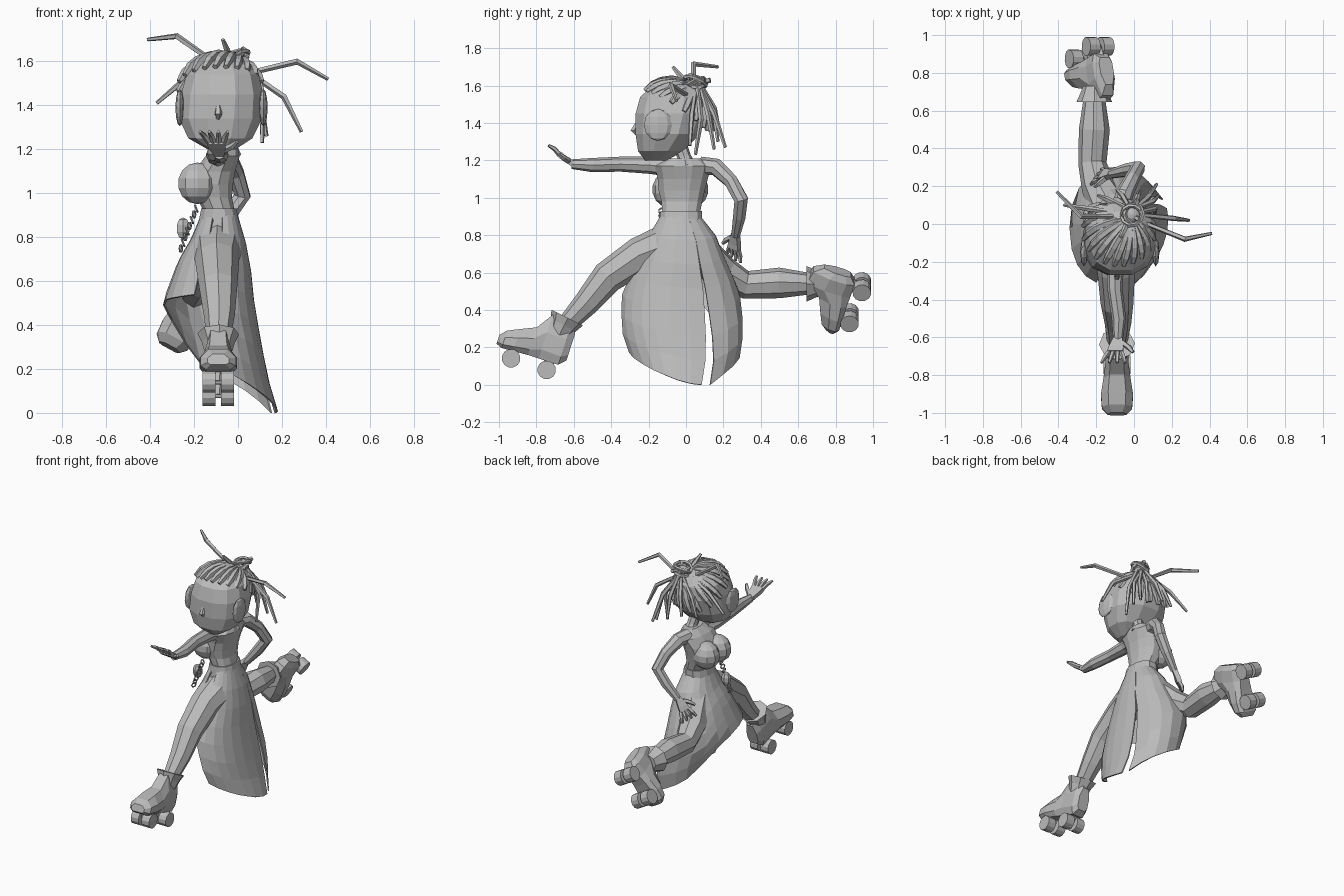
import bpy, bmesh, math
from mathutils import Vector as V, Matrix

if "Cube" in bpy.data.objects:
    bpy.data.objects.remove(bpy.data.objects["Cube"])

grey = bpy.data.materials.new("plain grey")
grey.use_nodes = True
grey.diffuse_color = (0.5, 0.5, 0.5, 1)
grey.node_tree.nodes["Principled BSDF"].inputs["Base Color"].default_value = (0.5, 0.5, 0.5, 1)


def finish(name, bm):
    bmesh.ops.recalc_face_normals(bm, faces=bm.faces)
    me = bpy.data.meshes.new(name)
    bm.to_mesh(me)
    bm.free()
    me.materials.append(grey)
    ob = bpy.data.objects.new(name, me)
    bpy.context.collection.objects.link(ob)
    return ob


def loft(name, rings, closed=True, cap=True):
    """Skin a list of point rings."""
    bm = bmesh.new()
    rows = [[bm.verts.new(p) for p in r] for r in rings]
    n = len(rows[0])
    for a, b in zip(rows, rows[1:]):
        for i in range(n if closed else n - 1):
            j = (i + 1) % n
            bm.faces.new((a[i], a[j], b[j], b[i]))
    if cap:
        bm.faces.new(rows[0])
        bm.faces.new(rows[-1])
    return finish(name, bm)


def tube(name, pts, radii, n=8):
    """Tapered tube along a path."""
    pts = [V(p) for p in pts]
    u, rings = None, []
    for i, p in enumerate(pts):
        t = (pts[min(i + 1, len(pts) - 1)] - pts[max(i - 1, 0)]).normalized()
        u = t.orthogonal() if u is None else u - t * u.dot(t)
        u.normalize()
        w = t.cross(u)
        rings.append([p + radii[i] * (u * math.cos(k * math.tau / n) + w * math.sin(k * math.tau / n))
                      for k in range(n)])
    return loft(name, rings)


def around(z, x0, x1, y0, y1, ang, power=1.0):
    """Point on a rounded outline given by its extents."""
    c, s = math.cos(ang), math.sin(ang)
    c, s = (math.copysign(abs(k) ** power, k) for k in (c, s))
    return V(((x0 + x1) / 2 + c * (x1 - x0) / 2, (y0 + y1) / 2 + s * (y1 - y0) / 2, z))


def stack(name, rows, n=12, power=0.85):
    return loft(name, [[around(*r, (i + 0.5) * math.tau / n, power) for i in range(n)] for r in rows])


def ball(name, loc, size, seg=10, rings=7):
    bm = bmesh.new()
    bmesh.ops.create_uvsphere(bm, u_segments=seg, v_segments=rings, radius=1)
    bm.transform(Matrix.Translation(loc) @ Matrix.Diagonal((*size, 1)))
    return finish(name, bm)


def loop(name, loc, major, minor, rot, n=10):
    """Closed ring."""
    m = Matrix.Translation(loc) @ Matrix.Rotation(rot[0], 4, 'X') @ Matrix.Rotation(rot[1], 4, 'Y')
    rings = []
    for i in range(n + 1):
        a = i * math.tau / n
        rings.append([m @ V(((major + minor * math.cos(b)) * math.cos(a),
                             (major + minor * math.cos(b)) * math.sin(a), minor * math.sin(b)))
                      for b in (k * math.tau / 5 for k in range(5))])
    return loft(name, rings, cap=False)


# Torso, turned toward -x
stack("torso", [(.75, -.19, .02, -.15, .11), (.87, -.17, 0, -.14, .08), (.93, -.165, -.015, -.13, .08),
                (.98, -.19, -.025, -.135, .09), (1.04, -.22, -.02, -.15, .105), (1.1, -.2, -.01, -.155, .12),
                (1.17, -.15, .01, -.17, .14), (1.21, -.1, 0, -.09, .08)])
stack("belt", [(.88, -.18, .005, -.145, .09), (.93, -.17, -.005, -.14, .09)])
for side, y in (("left", -.095), ("right", .035)):
    ball(side + "_bust", (-.185, y, 1.045), (.093, .085, .095))
tube("neck", [(-.04, 0, 1.17), (-.045, -.01, 1.22), (-.06, -.04, 1.3)], [.055, .036, .04])

# Head, turned toward -y
stack("head", [(1.2, -.14, -.01, -.22, -.1), (1.25, -.23, .07, -.26, -.01), (1.34, -.275, .115, -.275, .08),
               (1.45, -.265, .12, -.275, .12), (1.54, -.24, .1, -.25, .115),
               (1.6, -.185, .05, -.18, .07), (1.63, -.1, -.02, -.1, 0)])
tube("nose", [(-.09, -.26, 1.4), (-.09, -.28, 1.36), (-.09, -.262, 1.34)], [.012, .018, .01], 5)
for side, x in (("left", .115), ("right", -.265)):
    ball(side + "_ear", (x, -.15, 1.39), (.02, .075, .085), 8, 6)

# Braided rows sweeping over the scalp to the bun
mid, bun = V((-.08, -.08, 1.42)), V((-.01, .05, 1.61))
goal = (bun - mid).normalized()
for i in range(18):
    a = i * math.tau / 18
    front, back = max(0, -math.sin(a)), max(0, math.sin(a))
    start = V((math.cos(a), math.sin(a), .45 + .6 * front - .75 * back)).normalized()
    path = []
    for k in range(6):
        d = start.slerp(goal, k / 5 * .92)
        path.append(mid + V((d.x * .206, d.y * .204, d.z * .216)))
    tube("braid_row", path, [.013, .02, .021, .02, .018, .014], 5)

# Bun made of wound loops
ball("bun_core", bun, (.045, .045, .03), 8, 6)
for k in range(6):
    loop("bun_loop", bun + V((0, 0, .006 * (k % 3))), .045 + .008 * (k % 3), .011,
         (.5 * math.sin(k * 2), .5 * math.cos(k * 2)))

# Loose locks
locks = [
    [(-.1, .04, 1.59), (-.28, .04, 1.715), (-.41, .17, 1.7)],
    [(-.1, .06, 1.58), (-.24, .08, 1.52), (-.37, .1, 1.41)],
    [(.02, .02, 1.54), (.27, -.08, 1.6), (.41, -.05, 1.52)],
    [(.02, .05, 1.57), (.21, .03, 1.44), (.29, .02, 1.28)],
    [(0, .08, 1.59), (.08, .15, 1.45), (.12, .21, 1.27)],
    [(0, .08, 1.59), (.1, .12, 1.44), (.13, .15, 1.26)],
    [(-.02, .08, 1.6), (-.06, .15, 1.48), (-.09, .18, 1.35)],
    [(-.03, .08, 1.59), (-.14, .13, 1.48), (-.19, .15, 1.36)],
    [(.02, .06, 1.6), (.11, .08, 1.42), (.11, .05, 1.23)],
    [(0, .08, 1.59), (.02, .15, 1.46), (.03, .17, 1.3)],
    [(-.03, .02, 1.6), (-.05, -.03, 1.65), (-.07, -.07, 1.7)],
    [(0, .04, 1.61), (.03, .02, 1.66)],
    [(0, .06, 1.61), (.02, .13, 1.63)],
]
for path in locks:
    tube("loose_lock", path, [.012, .015, .009][:len(path)], 5)

# Skirt: wraps round, open at the front leg and slit at the back
SHAPE = [(.9, -.17, 0, -.14, .08), (.8, -.21, .03, -.2, .16), (.7, -.27, .055, -.24, .2),
         (.5, -.345, .075, -.345, .29), (.3, -.27, .11, -.35, .31), (.15, -.23, .14, -.3, .29),
         (0, -.2, .185, -.22, .22)]
HEM = [(-82, .17), (-40, .08), (0, .01), (20, 0), (45, .07), (90, .17), (125, .25), (155, .42), (180, .51), (252, .54)]


def blend(table, key):
    for a, b in zip(table, table[1:]):
        if min(a[0], b[0]) <= key <= max(a[0], b[0]):
            f = (key - a[0]) / (b[0] - a[0])
            return [p + (q - p) * f for p, q in zip(a, b)]


def skirt_panel(name, lo, hi, steps, spread):
    rings = []
    for k in range(8):
        t = k / 7
        row = []
        for i in range(steps + 1):
            ang = lo + (hi - lo) * i / steps
            z = .9 - t * (.9 - blend(HEM, ang)[1])
            ang += spread * t * t * (1 - i / steps)
            row.append(around(*blend(SHAPE, z), math.radians(ang), .9))
        rings.append(row)
    ob = loft(name, rings, closed=False, cap=False)
    mod = ob.modifiers.new("cloth thickness", 'SOLIDIFY')
    mod.thickness = .008


skirt_panel("skirt_wrap", 20, 252, 12, 14)
skirt_panel("skirt_train", -82, 20, 7, 0)

# Belt charm and chain
ball("belt_charm", (-.25, -.1, .84), (.035, .03, .05), 6, 5)
for k in range(8):
    loop("chain_link", V((-.19 - .01 * k, -.13, .93 - .026 * k)), .016, .005, (1.57 * (k % 2), 1.2), 6)

# Legs
tube("front_leg", [(-.09, -.06, .76), (-.095, -.25, .69), (-.09, -.42, .575), (-.085, -.53, .44), (-.09, -.66, .3)],
     [.12, .1, .087, .07, .048])
tube("back_leg", [(-.1, .03, .74), (-.19, .2, .6), (-.22, .32, .535), (-.21, .5, .545), (-.21, .68, .54)],
     [.12, .09, .075, .082, .055])


def skate(side, origin, forward, down, heel, cuff_path):
    """Boot, sole plate, axles and wheels; origin is the middle of the rear axle."""
    f = V(forward).normalized()
    up = -V(down)
    up = (up - f * up.dot(f)).normalized()
    lat = f.cross(up)
    o = V(origin)
    at = lambda a, s, b: o + f * a + lat * s + up * b
    # rows: forward, bottom, top, half width
    rows = [(-heel, .08, .23, .04), (.035 - heel, .045, .28, .06), (.06, .045, .29, .062), (.12, .045, .2, .072),
            (.2, .04, .165, .085), (.265, .037, .135, .08), (.298, .05, .1, .05)]
    outline = [(-.7, 0), (.7, 0), (1, .2), (1, .6), (.55, 1), (-.55, 1), (-1, .6), (-1, .2)]
    loft(side + "_boot", [[at(a, w * s, b0 + (b1 - b0) * h) for s, h in outline] for a, b0, b1, w in rows])
    tube(side + "_boot_cuff", cuff_path, [.06, .075, .095])
    for a in (0, .2):
        tube(side + "_axle", [at(a, -.05, 0), at(a, .05, 0)], [.013, .013], 6)
        tube(side + "_truck", [at(a, 0, 0), at(a, 0, .06)], [.02, .03], 6)
        for s in (-.042, .042):
            tube(side + "_wheel", [at(a, s - .03, 0), at(a, s + .03, 0)], [.05, .05], 12)


skate("front", (-.09, -.745, .08), (0, -.952, .309), (0, -.309, -.952), .085,
      [(-.09, -.68, .27), (-.09, -.655, .32), (-.09, -.635, .36)])
skate("back", (-.19, .94, .525), (-.45, -.33, -.83), (0, 1, 0), .05,
      [(-.21, .73, .54), (-.21, .69, .54), (-.21, .645, .54)])


def hand(side, wrist, palm, tip, spread):
    """Palm with four fingers and a thumb fanned along spread."""
    wrist, palm, tip, spread = V(wrist), V(palm), V(tip), V(spread)
    knuckle = palm.lerp(tip, .3)
    thick = (tip - wrist).cross(spread).normalized() * .016
    rings = [[c + spread * w + thick * k for w, k in ((-s, -1), (s, -1), (s, 1), (-s, 1))]
             for c, s in ((wrist, .3), (palm, .55), (knuckle, .6))]
    loft(side + "_palm", rings)
    for k in (-1.5, -.5, .5, 1.5):
        base = knuckle + spread * k * .33
        end = tip + spread * k * .6
        tube(side + "_finger", [base, base.lerp(end, .5) + thick * .4, end], [.014, .013, .008], 5)
    tube(side + "_thumb", [palm.lerp(wrist, .5) + spread * .4, palm + spread * 1.0, knuckle + spread * 1.35],
         [.016, .015, .009], 5)


# Arms
tube("front_arm", [(-.08, -.1, 1.165), (-.1, -.19, 1.175), (-.1, -.35, 1.18), (-.08, -.5, 1.175), (-.085, -.61, 1.18)],
     [.05, .047, .04, .038, .026])
hand("front", (-.085, -.6, 1.18), (-.095, -.655, 1.215), (-.11, -.735, 1.28), (.07, 0, 0))
tube("back_arm", [(-.07, .08, 1.17), (-.05, .16, 1.165), (-.01, .24, 1.09), (.02, .295, .99), (-.04, .285, .9),
                  (-.12, .265, .8)], [.05, .047, .04, .04, .036, .025])
hand("back", (-.12, .265, .81), (-.155, .26, .755), (-.2, .25, .67), (-.03, -.045, .02))
